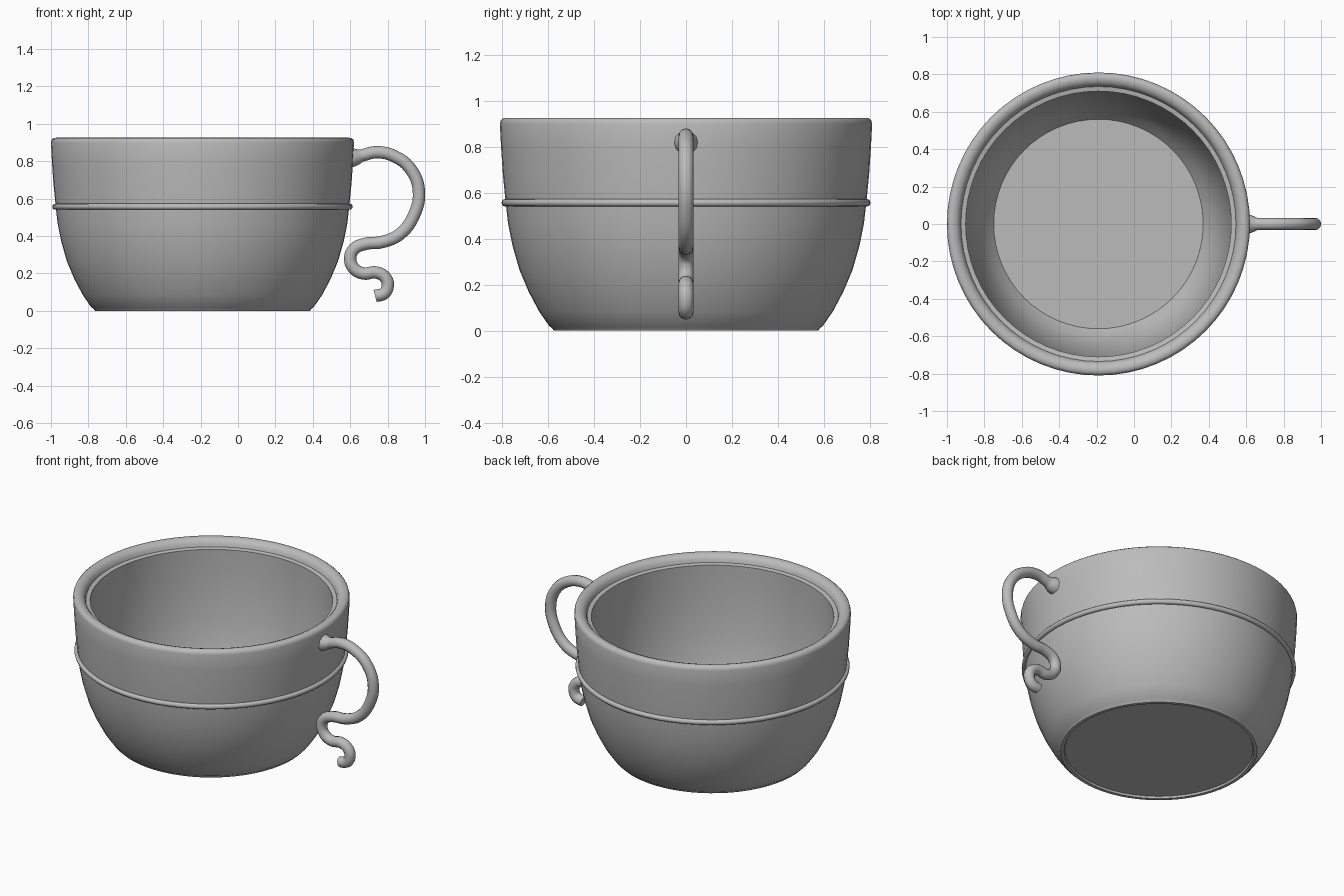
import bpy, math

cube = bpy.data.objects.get("Cube")
if cube:
    bpy.data.objects.remove(cube, do_unlink=True)

CUP_X = -0.19

grey = bpy.data.materials.new("plain grey")
grey.use_nodes = True
colour = (0.5, 0.5, 0.5, 1)
grey.diffuse_color = colour
grey.node_tree.nodes["Principled BSDF"].inputs["Base Color"].default_value = colour


def finish(obj, angle=40):
    obj.data.materials.append(grey)
    bpy.ops.object.select_all(action="DESELECT")
    obj.select_set(True)
    bpy.context.view_layer.objects.active = obj
    bpy.ops.object.shade_smooth_by_angle(angle=math.radians(angle))


def lathe(name, profile, sides=64):
    """Revolve (radius, height) points about the cup axis, with poles at both ends."""
    verts, rings, faces = [], [], []
    for r, z in profile:
        count = sides if r > 0 else 1
        rings.append([len(verts) + i % count for i in range(sides)])
        for i in range(count):
            a = 2 * math.pi * i / sides
            verts.append((r * math.cos(a), r * math.sin(a), z))
    for low, high in zip(rings, rings[1:]):
        for i in range(sides):
            j = (i + 1) % sides
            face = list(dict.fromkeys((low[i], low[j], high[j], high[i])))
            faces.append(face)
    mesh = bpy.data.meshes.new(name)
    mesh.from_pydata(verts, [], faces)
    obj = bpy.data.objects.new(name, mesh)
    obj.location.x = CUP_X
    bpy.context.collection.objects.link(obj)
    finish(obj)
    return obj


# Bowl: recessed base, foot, curved outer wall, rounded rim, inner wall, floor
lathe("cup_body", [
    (0, 0.012), (0.55, 0.012), (0.555, 0), (0.575, 0), (0.583, 0.012),
    (0.595, 0.02), (0.64, 0.085), (0.685, 0.17), (0.725, 0.265),
    (0.755, 0.37), (0.775, 0.47), (0.785, 0.56), (0.797, 0.68),
    (0.805, 0.8), (0.81, 0.9), (0.806, 0.916), (0.795, 0.925),
    (0.775, 0.926), (0.755, 0.918), (0.741, 0.902), (0.735, 0.88),
    (0.71, 0.875), (0.712, 0.75), (0.708, 0.6), (0.697, 0.45), (0.675, 0.3),
    (0.64, 0.17), (0.6, 0.09), (0.56, 0.04), (0, 0.04),
])

# Raised band around the middle
bpy.ops.mesh.primitive_torus_add(
    location=(CUP_X, 0, 0.557), major_radius=0.787, minor_radius=0.016,
    major_segments=64, minor_segments=12)
band = bpy.context.object
band.name = "raised_band"
finish(band)

# Handle: tube along a scrolling path (x, z, thickness), flared at the wall
path = [
    (0.59, 0.82, 1.8), (0.625, 0.822, 1.45), (0.66, 0.83, 1),
    (0.74, 0.848, 1), (0.84, 0.825, 1), (0.925, 0.755, 1), (0.967, 0.64, 1),
    (0.94, 0.51, 1), (0.865, 0.41, 1), (0.77, 0.368, 1), (0.68, 0.358, 1),
    (0.62, 0.33, 1), (0.6, 0.28, 1), (0.62, 0.227, 1), (0.67, 0.2, 1),
    (0.74, 0.205, 1), (0.79, 0.175, 1), (0.8, 0.13, 1), (0.78, 0.093, 1),
    (0.733, 0.08, 1),
]
curve = bpy.data.curves.new("handle", "CURVE")
curve.dimensions = "3D"
curve.bevel_depth = 0.033
curve.bevel_resolution = 4
curve.resolution_u = 6
curve.use_fill_caps = True
spline = curve.splines.new("BEZIER")
spline.bezier_points.add(len(path) - 1)
for point, (x, z, thickness) in zip(spline.bezier_points, path):
    point.co = (x, 0, z)
    point.radius = thickness
    point.handle_left_type = point.handle_right_type = "AUTO"
handle = bpy.data.objects.new("handle", curve)
bpy.context.collection.objects.link(handle)
bpy.ops.object.select_all(action="DESELECT")
handle.select_set(True)
bpy.context.view_layer.objects.active = handle
bpy.ops.object.convert(target="MESH")
handle = bpy.context.object
handle.name = "handle"
finish(handle)
